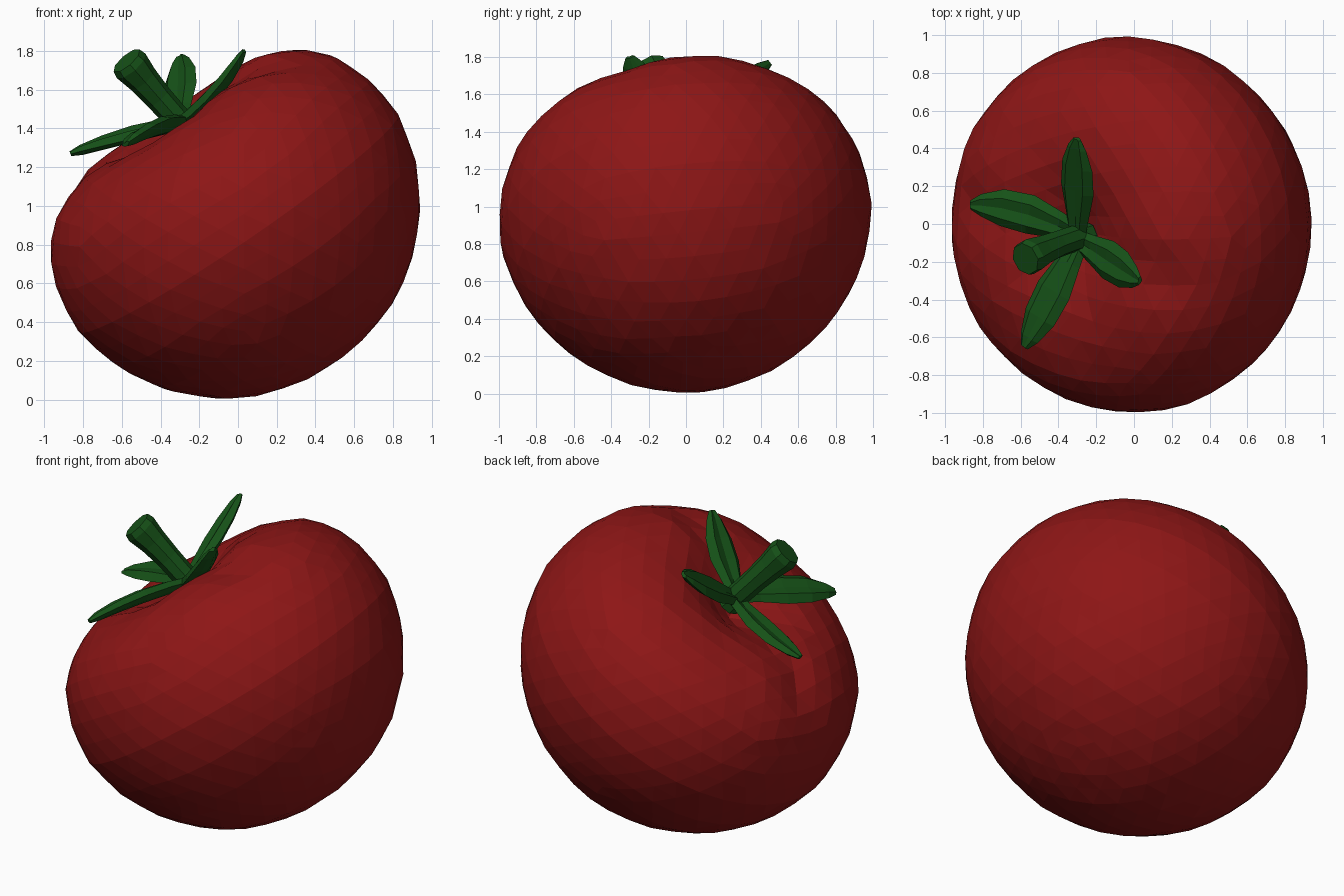
import bpy, bmesh, math
from mathutils import Vector

if "Cube" in bpy.data.objects:
    bpy.data.objects.remove(bpy.data.objects["Cube"])

CENTRE = Vector((0, 0, 0.915))
AXIS = Vector((-0.56, -0.10, 0.82)).normalized()
TILT = Vector((0, 0, 1)).rotation_difference(AXIS)


def material(name, rgb):
    m = bpy.data.materials.new(name)
    m.diffuse_color = (*rgb, 1)
    m.use_nodes = True
    m.node_tree.nodes["Principled BSDF"].inputs["Base Color"].default_value = m.diffuse_color
    return m


RED = material("red_skin", (0.27, 0.008, 0.008))
GREEN = material("green_leaf", (0.008, 0.085, 0.009))


def finish(bm, name, mat):
    bmesh.ops.recalc_face_normals(bm, faces=bm.faces)
    me = bpy.data.meshes.new(name)
    bm.to_mesh(me)
    bm.free()
    me.materials.append(mat)
    ob = bpy.data.objects.new(name, me)
    bpy.context.collection.objects.link(ob)
    return ob


# Fruit: an icosphere mapped onto a dimpled profile (radius, height)
PROFILE = [Vector(p) for p in [
    (0, -.88), (.2, -.865), (.42, -.80), (.61, -.69), (.8, -.5), (.93, -.28),
    (1.0, -.03), (.985, .2), (.9, .42), (.78, .55), (.6, .645), (.42, .655),
    (.25, .6), (.12, .52), (0, .47)]]
LENGTHS = [0]
for p, q in zip(PROFILE, PROFILE[1:]):
    LENGTHS.append(LENGTHS[-1] + (q - p).length)


def profile_at(t):
    d = t * LENGTHS[-1]
    for i in range(len(PROFILE) - 1):
        if d <= LENGTHS[i + 1]:
            return PROFILE[i].lerp(PROFILE[i + 1], (d - LENGTHS[i]) / (LENGTHS[i + 1] - LENGTHS[i]))
    return PROFILE[-1]


bm = bmesh.new()
bmesh.ops.create_icosphere(bm, subdivisions=4, radius=1)
for v in bm.verts:
    n = v.co.normalized()
    t = 1 - math.acos(max(-1, min(1, n.z))) / math.pi
    phi = math.atan2(n.y, n.x)
    r, h = profile_at(t)
    # Creases running down from the dimple, and slightly lower front and back rims
    crest = math.exp(-((t - 0.78) / 0.12) ** 2)
    for angle, depth in ((-20, 0.05), (168, 0.05)):
        d = math.remainder(phi - math.radians(angle), 2 * math.pi)
        h -= depth * crest * math.exp(-(d / 0.2) ** 2)
    h -= 0.03 * crest * math.sin(phi) ** 2
    v.co = CENTRE + TILT @ Vector((r * math.cos(phi), r * math.sin(phi), h))
finish(bm, "tomato_fruit", RED)


def loft(name, rings):
    bm = bmesh.new()
    rows = [[bm.verts.new(p) for p in ring] for ring in rings]
    for a, b in zip(rows, rows[1:]):
        for i in range(len(a)):
            j = (i + 1) % len(a)
            bm.faces.new((a[i], a[j], b[j], b[i]))
    bm.faces.new(rows[0])
    bm.faces.new(rows[-1])
    return finish(bm, name, GREEN)


def curve_point(a, b, c, t):
    # Quadratic curve passing through b at its middle
    k = b * 2 - (a + c) / 2
    return a * (1 - t) ** 2 + k * 2 * t * (1 - t) + c * t * t


# Leaves: thick blades with a shallow midrib groove
SECTION = [(-1, 0), (-.55, .8), (0, .45), (.55, .8), (1, 0), (.5, -.7), (0, -1), (-.5, -.7)]
BLADE = [(0, .05, .035), (.2, .075, .04), (.45, .108, .042), (.7, .1, .037),
         (.9, .06, .028), (1, .025, .014)]


def leaf(name, base, mid, tip):
    base, mid, tip = Vector(base), Vector(mid), Vector(tip)
    rings = []
    for t, w, th in BLADE:
        p = curve_point(base, mid, tip, t)
        tangent = curve_point(base, mid, tip, t + .02) - curve_point(base, mid, tip, t - .02)
        side = tangent.cross(AXIS).normalized()
        up = side.cross(tangent).normalized()
        rings.append([p + side * (x * w) + up * (y * th) for x, y in SECTION])
    loft(name, rings)


leaf("leaf_left", (-.27, -.07, 1.43), (-.58, .06, 1.36), (-.865, .10, 1.27))
leaf("leaf_front", (-.28, -.08, 1.43), (-.44, -.38, 1.40), (-.58, -.65, 1.32))
leaf("leaf_right", (-.30, -.08, 1.43), (-.12, -.20, 1.59), (.03, -.30, 1.80))
leaf("leaf_back", (-.30, -.07, 1.42), (-.30, .21, 1.60), (-.30, .45, 1.77))

# Stalk: curved tube flaring at the cut end
a, b, c = Vector((-.25, -.06, 1.38)), Vector((-.41, -.11, 1.56)), Vector((-.575, -.185, 1.75))
rings = []
for t, r in ((0, .075), (.25, .07), (.5, .072), (.75, .082), (.93, .097), (1, .088)):
    d = (curve_point(a, b, c, t + .02) - curve_point(a, b, c, t - .02)).normalized()
    side = d.cross(Vector((0, 1, 0))).normalized()
    up = side.cross(d)
    rings.append([curve_point(a, b, c, t) + (side * math.cos(k * math.pi / 4) + up * math.sin(k * math.pi / 4)) * r
                  for k in range(8)])
loft("stalk", rings)
